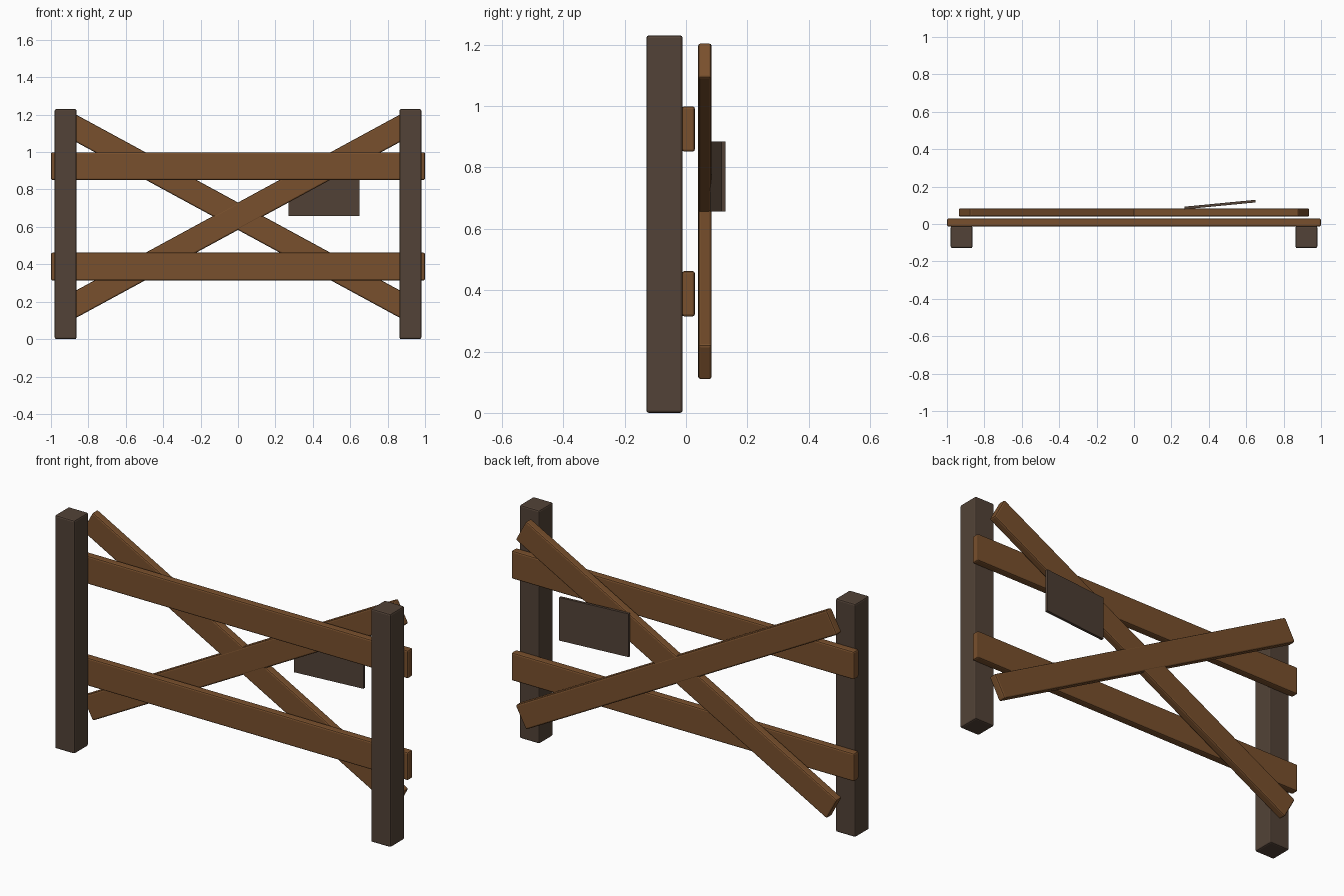
import bpy
import math

if "Cube" in bpy.data.objects:
    bpy.data.objects.remove(bpy.data.objects["Cube"], do_unlink=True)


def material(name, color):
    mat = bpy.data.materials.new(name)
    mat.use_nodes = True
    mat.diffuse_color = color
    mat.node_tree.nodes["Principled BSDF"].inputs["Base Color"].default_value = color
    return mat


def board(name, center, size, mat, rotation=(0, 0, 0), bevel=0.008):
    """A squared timber with softened edges."""
    bpy.ops.mesh.primitive_cube_add(size=1, location=center, rotation=rotation)
    obj = bpy.context.object
    obj.name = name
    obj.scale = size
    bpy.ops.object.transform_apply(location=False, rotation=False, scale=True)
    obj.data.materials.append(mat)
    if bevel:
        mod = obj.modifiers.new("edge_bevel", "BEVEL")
        mod.width = bevel
        mod.segments = 2
    return obj


warm_wood = material("warm_brown_wood", (0.19, 0.08, 0.026, 1))
dark_wood = material("dark_grey_brown_wood", (0.085, 0.055, 0.038, 1))

# Upright posts and the diagonal braces behind them
brace_angle = math.radians(28.5)
for side, sign in (("left", 1), ("right", -1)):
    board(f"{side}_post", (sign * 0.922, -0.07, 0.615), (0.116, 0.118, 1.23), dark_wood)
    board(f"{side}_brace", (0, 0.0615 - sign * 0.0005, 0.657), (2.066, 0.043, 0.129),
          warm_wood, rotation=(0, -sign * brace_angle, 0))

# Horizontal rails
for name, height in (("upper_rail", 0.925), ("lower_rail", 0.388)):
    board(name, (0, 0.008, height), (2.0, 0.042, 0.148), warm_wood)

# Tilted plate hung on the back
board("sign_plate", (0.46, 0.104, 0.771), (0.382, 0.014, 0.228), dark_wood,
      rotation=(0, 0, math.radians(5.5)), bevel=0)
